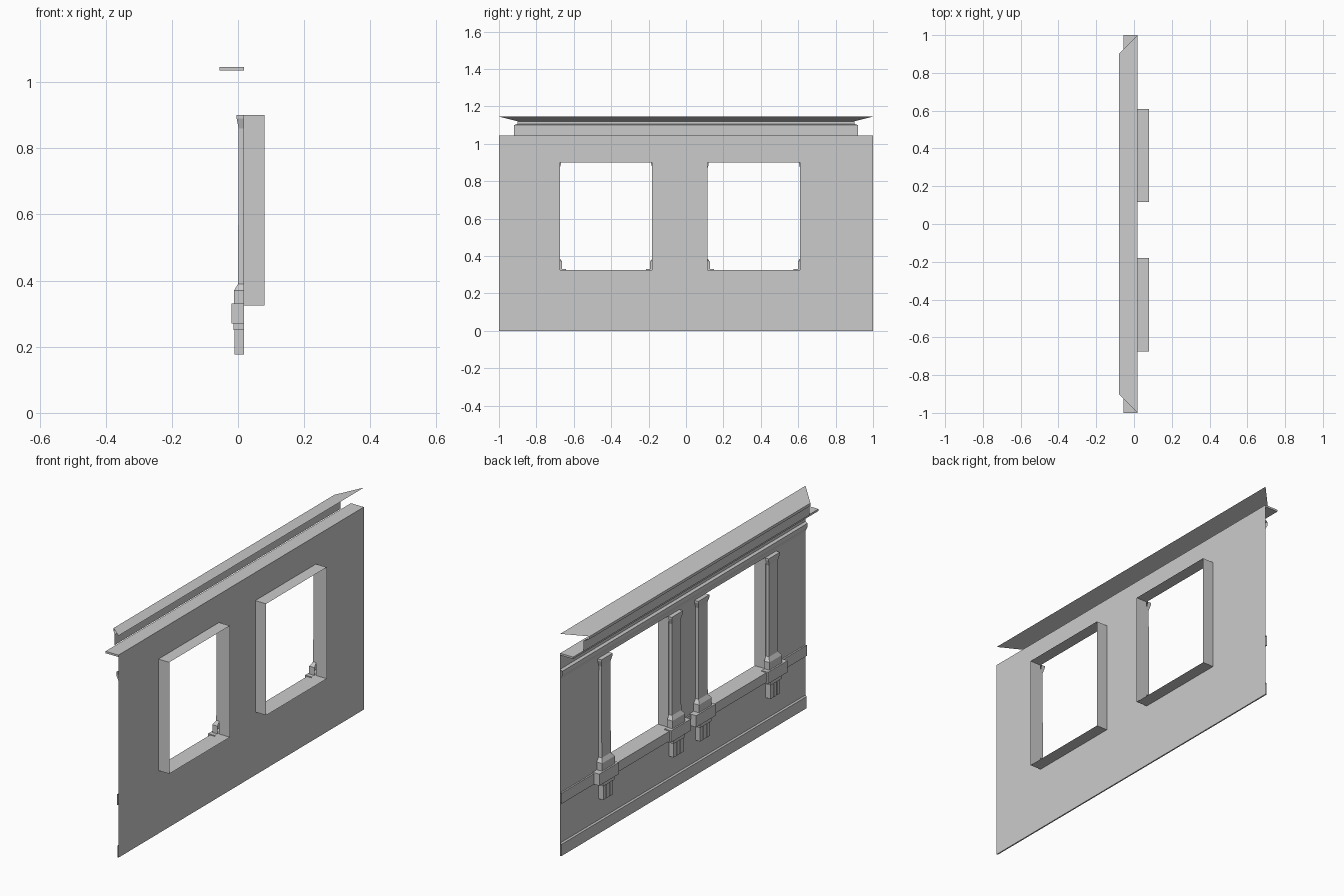
import bpy, bmesh

cube = bpy.data.objects.get("Cube")
if cube:
    bpy.data.objects.remove(cube, do_unlink=True)

stone = bpy.data.materials.new("grey_stone")
stone.use_nodes = True
COLOUR = (0.6, 0.6, 0.6, 1)
stone.diffuse_color = COLOUR
stone.node_tree.nodes["Principled BSDF"].inputs["Base Color"].default_value = COLOUR

WALL_X = 0.018               # plane of the wall sheet
WIN_Z = (0.325, 0.90)        # window bottom and top
WIN_HALF = 0.247
WIN_CENTRES = {"left": 0.3625, "right": -0.4275}
PILASTER_OFFSET = 0.287


def finish(name, bm):
    bmesh.ops.remove_doubles(bm, verts=bm.verts, dist=0.0001)
    bmesh.ops.recalc_face_normals(bm, faces=bm.faces)
    mesh = bpy.data.meshes.new(name)
    bm.to_mesh(mesh)
    bm.free()
    mesh.materials.append(stone)
    obj = bpy.data.objects.new(name, mesh)
    bpy.context.collection.objects.link(obj)
    return obj


def face(bm, *points):
    return bm.faces.new([bm.verts.new(p) for p in points])


def strip(name, profile, mitre=0.0):
    """Open (x, z) profile run along the wall, with optional mitred ends."""
    bm = bmesh.new()
    for (xa, za), (xb, zb) in zip(profile, profile[1:]):
        ya, yb = (1 - mitre * (WALL_X - x) for x in (xa, xb))
        face(bm, (xa, -ya, za), (xa, ya, za), (xb, yb, zb), (xb, -yb, zb))
    return finish(name, bm)


def block(bm, y, sections):
    """Stack of (z, half width, front x) sections standing on the wall."""
    rings = []
    for z, half, x in sections:
        rings.append([(WALL_X, y - half, z), (x, y - half, z),
                      (x, y + half, z), (WALL_X, y + half, z)])
    for low, high in zip(rings, rings[1:]):
        for i in range(3):
            face(bm, low[i], low[i + 1], high[i + 1], high[i])
    face(bm, *rings[0])
    face(bm, *rings[-1])


# Wall sheet with two window openings
bm = bmesh.new()
ys = sorted([-1, 1] + [c + s * WIN_HALF for c in WIN_CENTRES.values() for s in (-1, 1)])
zs = [0, *WIN_Z, 1.045]
for i in range(len(ys) - 1):
    for j in range(len(zs) - 1):
        if j == 1 and i in (1, 3):
            continue
        face(bm, (WALL_X, ys[i], zs[j]), (WALL_X, ys[i + 1], zs[j]),
             (WALL_X, ys[i + 1], zs[j + 1]), (WALL_X, ys[i], zs[j + 1]))
finish("wall", bm)

# Mouldings along the wall
strip("baseboard", [(WALL_X, 0), (0.011, 0), (0.011, 0.06), (WALL_X, 0.066)])
strip("belt_band", [(WALL_X, 0.27), (0.01, 0.27), (0.01, 0.325), (WALL_X, 0.325)])
strip("upper_moulding", [(WALL_X, 0.91), (0.012, 0.925), (0.006, 0.935),
                         (0.006, 0.955), (WALL_X, 0.962)])

# Cornice: flat ledge, upright and sloping cap
bm = bmesh.new()
bmesh.ops.create_cube(bm, size=1)
for v in bm.verts:
    v.co.x = WALL_X if v.co.x > 0 else -0.056
    v.co.y *= 2
    v.co.z = 1.045 if v.co.z > 0 else 1.035
finish("cornice_ledge", bm)
strip("cornice_cap", [(-0.06, 1.045), (-0.06, 1.10), (-0.08, 1.106),
                      (-0.08, 1.12), (WALL_X, 1.145)], mitre=1.02)

for side, centre in WIN_CENTRES.items():
    # Window reveal: open tunnel on the inner side
    bm = bmesh.new()
    corners = [(centre + s * WIN_HALF, z) for s, z in
               ((-1, WIN_Z[0]), (1, WIN_Z[0]), (1, WIN_Z[1]), (-1, WIN_Z[1]))]
    for k in range(4):
        (ya, za), (yb, zb) = corners[k], corners[(k + 1) % 4]
        face(bm, (WALL_X, ya, za), (WALL_X, yb, zb), (0.08, yb, zb), (0.08, ya, za))
    finish(side + "_window_reveal", bm)

    # Sill between the plinths
    bm = bmesh.new()
    block(bm, centre, [(0.275, 0.22, -0.01), (0.325, 0.22, -0.01)])
    finish(side + "_sill", bm)

    for end, s in (("outer_end", 1), ("inner_end", -1)):
        y = centre + s * PILASTER_OFFSET
        label = f"{side}_window_{end}_"

        # Pilaster with base, shaft and flared capital
        bm = bmesh.new()
        block(bm, y, [(0.33, 0.052, -0.012), (0.37, 0.052, -0.012),
                      (0.39, 0.037, 0.0), (0.86, 0.036, 0.002),
                      (0.89, 0.046, -0.004), (0.90, 0.046, -0.004)])
        finish(label + "pilaster", bm)

        # Plinth under the pilaster
        bm = bmesh.new()
        block(bm, y + s * 0.006, [(0.27, 0.08, -0.02), (0.33, 0.08, -0.02)])
        finish(label + "plinth", bm)

        # Bracket: cap plate and three upright bars
        bm = bmesh.new()
        block(bm, y, [(0.25, 0.046, -0.014), (0.27, 0.046, -0.014)])
        block(bm, y, [(0.178, 0.038, -0.002), (0.25, 0.038, -0.002)])
        for k in (-1, 0, 1):
            block(bm, y + k * 0.028, [(0.176, 0.011, -0.01), (0.25, 0.011, -0.01)])
        finish(label + "bracket", bm)
